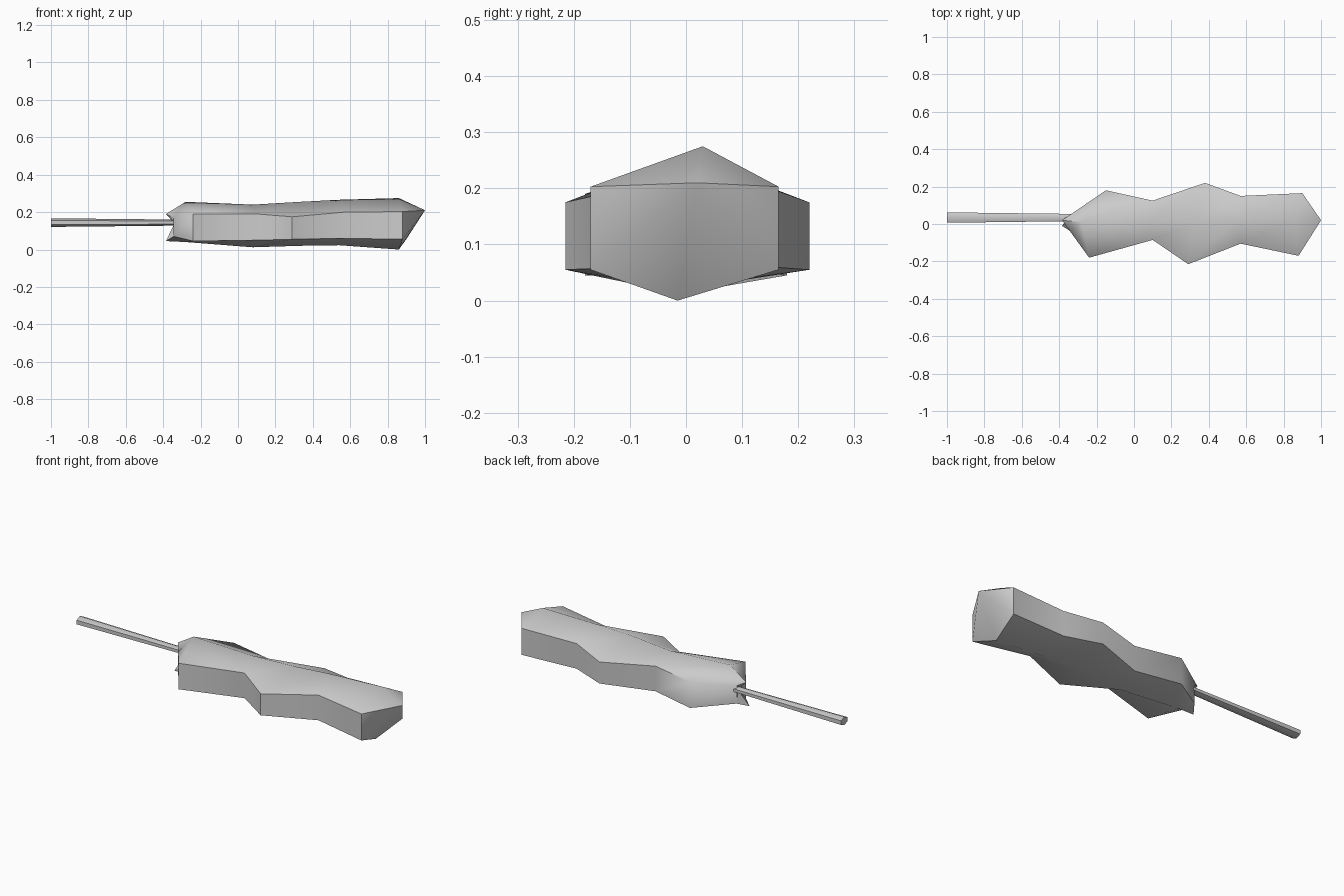
import bpy, bmesh, math
from mathutils import Matrix, Vector

if "Cube" in bpy.data.objects:
    bpy.data.objects.remove(bpy.data.objects["Cube"])

grey = bpy.data.materials.new("plain grey")
grey.use_nodes = True
colour = (0.6, 0.6, 0.6, 1)
grey.diffuse_color = colour
grey.node_tree.nodes["Principled BSDF"].inputs["Base Color"].default_value = colour


def finish(bm, name, angle):
    """Turn a bmesh into a named, smooth-shaded object."""
    bmesh.ops.recalc_face_normals(bm, faces=bm.faces)
    mesh = bpy.data.meshes.new(name)
    bm.to_mesh(mesh)
    bm.free()
    mesh.materials.append(grey)
    obj = bpy.data.objects.new(name, mesh)
    bpy.context.collection.objects.link(obj)
    bpy.ops.object.select_all(action='DESELECT')
    obj.select_set(True)
    bpy.context.view_layer.objects.active = obj
    bpy.ops.object.shade_smooth_by_angle(angle=math.radians(angle))
    return obj


def ring(bm, x_mid, front, back, low, high, bottom, top, y_top):
    """Six-sided section; front and back are the (x, y) of the side edges."""
    points = [(x_mid, y_top, top), (*back, high), (*back, low),
              (x_mid, -y_top / 2, bottom), (*front, low), (*front, high)]
    return [bm.verts.new(p) for p in points]


# Lumpy body lofted through hexagonal sections
sections = [
    (-0.385, (-0.345, -0.035), (-0.345, 0.045), 0.07, 0.17, 0.045, 0.19, 0.02),
    (-0.28, (-0.24, -0.18), (-0.15, 0.18), 0.045, 0.19, 0.04, 0.255, 0.01),
    (0.08, (0.1, -0.085), (0.1, 0.125), 0.05, 0.19, 0.012, 0.24, 0.02),
    (0.33, (0.29, -0.215), (0.38, 0.22), 0.055, 0.175, 0.02, 0.255, 0.01),
    (0.54, (0.57, -0.105), (0.57, 0.15), 0.06, 0.2, 0.023, 0.266, 0.02),
    (0.86, (0.88, -0.17), (0.9, 0.165), 0.055, 0.203, 0.0, 0.275, 0.03),
]
bm = bmesh.new()
rings = [ring(bm, *s) for s in sections]
for a, b in zip(rings, rings[1:]):
    for i in range(6):
        j = (i + 1) % 6
        bm.faces.new((a[i], a[j], b[j], b[i]))

# Dented end around the stick and pointed far end
for loop, tip in ((rings[0], (-0.34, 0.03, 0.14)), (rings[-1], (1, 0.02, 0.21))):
    centre = bm.verts.new(tip)
    for i in range(6):
        bm.faces.new((loop[i], loop[(i + 1) % 6], centre))
finish(bm, "body", 50)

# Thin tapering stick
start, end = Vector((-1, 0.037, 0.145)), Vector((-0.3, 0.032, 0.143))
bm = bmesh.new()
bmesh.ops.create_cone(bm, cap_ends=True, segments=6, radius1=0.032,
                      radius2=0.022, depth=(end - start).length)
bm.transform(Matrix.Translation((start + end) / 2)
             @ Matrix.Diagonal((1, 1, 0.72, 1))
             @ Matrix.Rotation(math.pi / 2, 4, 'Y')
             @ Matrix.Rotation(math.pi / 2, 4, 'Z'))
finish(bm, "stick", 65)
